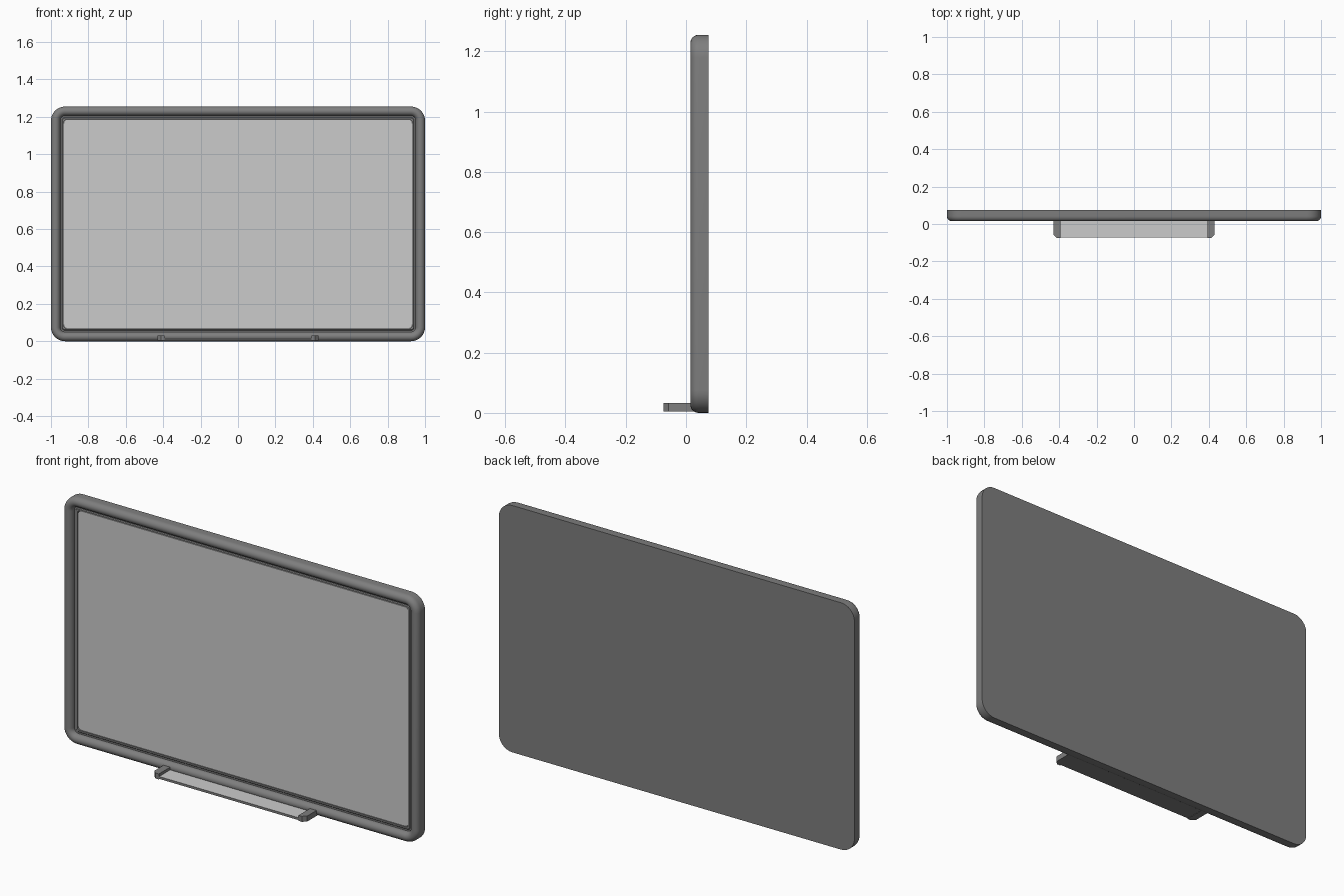
import bpy, bmesh, math

if "Cube" in bpy.data.objects:
    bpy.data.objects.remove(bpy.data.objects["Cube"])

def material(name, v):
    m = bpy.data.materials.new(name)
    m.diffuse_color = (v, v, v, 1)
    m.use_nodes = True
    m.node_tree.nodes["Principled BSDF"].inputs["Base Color"].default_value = m.diffuse_color
    return m

GREY = material("frame grey", 0.21)
LIGHT = material("board light grey", 0.6)
W, H = 1.0, 1.255

def rounded_loop(inset, y, radius, steps=8):
    """Rounded rectangle around the board, moved inward by inset."""
    r = max(radius - inset, 0.012)
    x, z0, z1 = W - inset - r, inset + r, H - inset - r
    pts = []
    for k, (cx, cz) in enumerate([(x, z1), (-x, z1), (-x, z0), (x, z0)]):
        for i in range(steps + 1):
            a = math.pi / 2 * (k + i / steps)
            pts.append((cx + r * math.cos(a), y, cz + r * math.sin(a)))
    return pts

def finish(bm, name, mats, smooth=False):
    bmesh.ops.recalc_face_normals(bm, faces=bm.faces)
    me = bpy.data.meshes.new(name)
    bm.to_mesh(me)
    bm.free()
    ob = bpy.data.objects.new(name, me)
    bpy.context.collection.objects.link(ob)
    for m in mats:
        me.materials.append(m)
    if smooth:
        bpy.ops.object.select_all(action='DESELECT')
        ob.select_set(True)
        bpy.context.view_layer.objects.active = ob
        bpy.ops.object.shade_smooth_by_angle(angle=math.radians(35))
    return ob

def prism(name, outline, z0, z1, mats):
    bm = bmesh.new()
    f = bm.faces.new([bm.verts.new((x, y, z0)) for x, y in outline])
    top = bmesh.ops.extrude_face_region(bm, geom=[f])
    for v in top["geom"]:
        if isinstance(v, bmesh.types.BMVert):
            v.co.z = z1
    bmesh.ops.recalc_face_normals(bm, faces=bm.faces)
    if len(mats) > 1:  # second colour on the upper face
        for f in bm.faces:
            f.normal_update()
            if f.normal.z > 0.9:
                f.material_index = 1
    return finish(bm, name, mats)

# Frame: straight sides, rounded front bead, inner ledge, flat back
profile = [(0, 0.075)]
for i in range(13):
    a = math.pi * i / 12
    profile.append((0.025 - 0.025 * math.cos(a), 0.042 - 0.027 * math.sin(a)))
profile += [(0.058, 0.042), (0.062, 0.038), (0.07, 0.038), (0.07, 0.05)]
bm = bmesh.new()
loops = [[bm.verts.new(p) for p in rounded_loop(i, y, 0.075)] for i, y in profile]
for a, b in zip(loops, loops[1:]):
    n = len(a)
    for i in range(n):
        j = (i + 1) % n
        bm.faces.new((a[i], a[j], b[j], b[i]))
bm.faces.new(loops[0])
bm.faces.new(loops[-1])
finish(bm, "board_frame", [GREY], smooth=True)

# Writing surface set into the frame
bm = bmesh.new()
front = bm.faces.new([bm.verts.new(p) for p in rounded_loop(0.071, 0.042, 0.09)])
back = bmesh.ops.extrude_face_region(bm, geom=[front])
for v in back["geom"]:
    if isinstance(v, bmesh.types.BMVert):
        v.co.y = 0.052
finish(bm, "writing_surface", [LIGHT])

# Pen tray with light upper face
prism("pen_tray", [(-0.4, -0.072), (0.4, -0.072), (0.4, 0.035), (-0.4, 0.035)],
      0.006, 0.018, [GREY, LIGHT])

# Tray end caps with a chamfered outer corner
for s, side in ((-1, "left"), (1, "right")):
    cap = [(0.393, -0.075), (0.412, -0.075), (0.43, -0.058), (0.43, 0.035), (0.393, 0.035)]
    prism("tray_end_" + side, [(s * x, y) for x, y in cap], 0.004, 0.032, [GREY])
